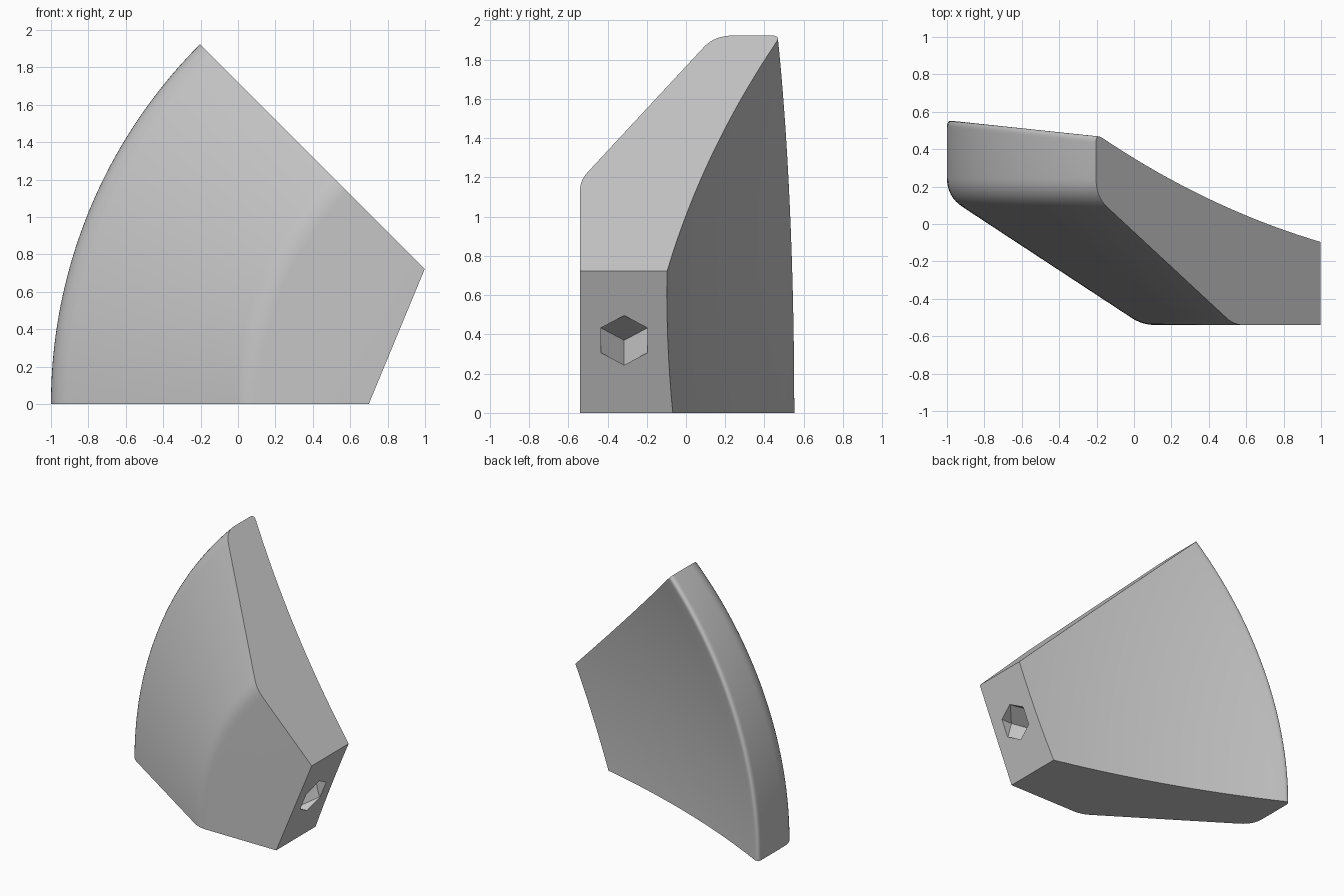
import bpy, bmesh
from math import sin, cos, pi, radians, sqrt
from mathutils import Vector

cube = bpy.data.objects.get("Cube")
if cube:
    bpy.data.objects.remove(cube)

AXIS_X = 1.72              # revolve axis runs along y through (AXIS_X, 0)
OUTER, APOTHEM = 2.72, 0.943
FRONT = -0.54
STEPS = 40

grey = bpy.data.materials.new("plain grey")
grey.use_nodes = True
colour = (0.56, 0.56, 0.56, 1)
grey.diffuse_color = colour
grey.node_tree.nodes["Principled BSDF"].inputs["Base Color"].default_value = colour


def make_object(name, bm):
    bmesh.ops.recalc_face_normals(bm, faces=bm.faces)
    mesh = bpy.data.meshes.new(name)
    bm.to_mesh(mesh)
    bm.free()
    obj = bpy.data.objects.new(name, mesh)
    bpy.context.collection.objects.link(obj)
    mesh.materials.append(grey)
    return obj


def back_depth(r, angle):
    """Large shallow sphere that hollows the back."""
    x, z = AXIS_X - r * cos(angle), r * sin(angle)
    return 7.13 - sqrt(7.4 ** 2 - (x - 2.42) ** 2 - z ** 2)


def fillet(before, corner, after, length, count=8):
    a = corner + (before - corner).normalized() * length
    b = corner + (after - corner).normalized() * length
    pts = []
    for i in range(count + 1):
        t = i / count
        pts.append(a * (1 - t) ** 2 + corner * 2 * t * (1 - t) + b * t * t)
    return pts


def section(angle):
    """Closed (radius, y) profile at one angle around the axis."""
    inner = APOTHEM / cos(angle - radians(22.5))
    front_in = Vector((inner, FRONT))
    ridge = Vector((1.675, FRONT))
    rim_front = Vector((OUTER, 0.146))
    rim_back = Vector((OUTER, back_depth(OUTER, angle)))
    back_in = Vector((inner, back_depth(inner, angle)))
    near = Vector((OUTER - 0.05, back_depth(OUTER - 0.05, angle)))
    pts = [front_in]
    pts += fillet(front_in, ridge, rim_front, 0.07)
    pts += fillet(ridge, rim_front, rim_back, 0.1)
    pts += fillet(rim_front, rim_back, near, 0.05)
    start = pts[-1].x
    for i in range(1, 20):
        r = start + (inner - start) * i / 20
        pts.append(Vector((r, back_depth(r, angle))))
    return pts + [back_in]


# Wedge body: lofted profiles over an eighth of a turn, flat caps
bm = bmesh.new()
rings = []
for s in range(STEPS + 1):
    angle = radians(45) * s / STEPS
    rings.append([bm.verts.new((AXIS_X - p.x * cos(angle), p.y, p.x * sin(angle)))
                  for p in section(angle)])
for a, b in zip(rings, rings[1:]):
    for i in range(len(a)):
        j = (i + 1) % len(a)
        bm.faces.new((a[i], a[j], b[j], b[i]))
bm.faces.new(rings[0])
bm.faces.new(rings[-1])
body = make_object("wedge_segment", bm)

# Cube-corner socket cut into the flat inner end
bm = bmesh.new()
mouth, floor = [], []
for k in range(6):
    angle = radians(30 + 60 * k)
    y, z = -0.315 + 0.137 * cos(angle), 0.37 + 0.126 * sin(angle)
    x = 0.7 + 0.414 * z
    mouth.append(bm.verts.new((x + 0.1, y, z)))
    floor.append(bm.verts.new((x - (0.09 if k % 2 == 0 else 0.005), y, z)))
apex = bm.verts.new((0.853 - 0.18, -0.315, 0.37))
bm.faces.new(mouth)
for k in range(6):
    n = (k + 1) % 6
    bm.faces.new((mouth[k], mouth[n], floor[n], floor[k]))
for k in (0, 2, 4):
    bm.faces.new((apex, floor[k], floor[k + 1], floor[(k + 2) % 6]))
cutter = make_object("socket_cutter", bm)
cutter.hide_render = True

cut = body.modifiers.new("socket", "BOOLEAN")
cut.operation = "DIFFERENCE"
cut.solver = "EXACT"
cut.object = cutter
bpy.ops.object.select_all(action="DESELECT")
body.select_set(True)
bpy.context.view_layer.objects.active = body
bpy.ops.object.modifier_apply(modifier=cut.name)
bpy.data.objects.remove(cutter)
bpy.ops.object.shade_smooth_by_angle(angle=radians(25))
